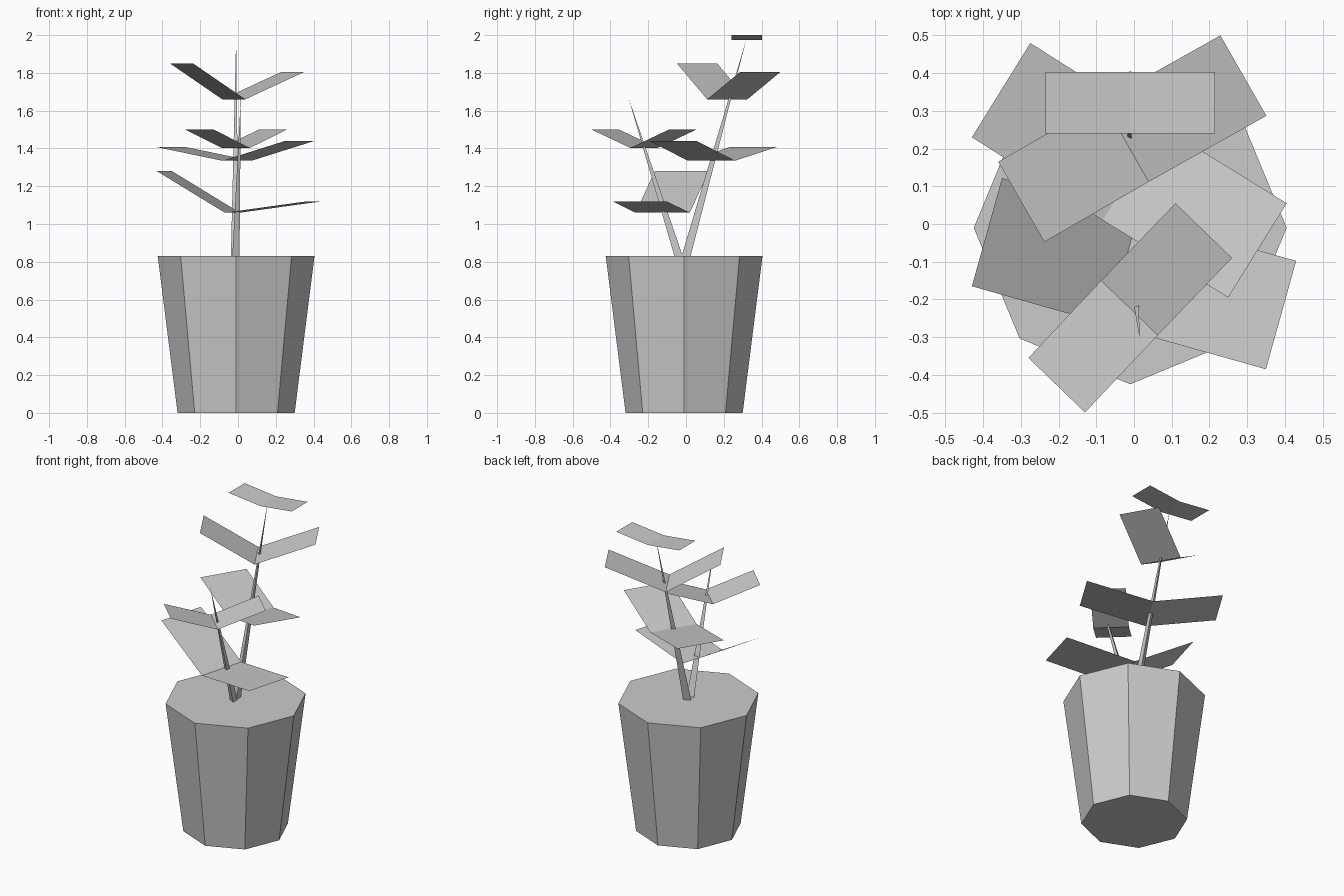
import bpy, bmesh
from math import pi, cos, sin
from mathutils import Vector

if "Cube" in bpy.data.objects:
    bpy.data.objects.remove(bpy.data.objects["Cube"])


def make(name, verts, faces):
    me = bpy.data.meshes.new(name)
    me.from_pydata([tuple(v) for v in verts], [], faces)
    bm = bmesh.new()
    bm.from_mesh(me)
    bmesh.ops.recalc_face_normals(bm, faces=bm.faces)
    bm.to_mesh(me)
    bm.free()
    ob = bpy.data.objects.new(name, me)
    bpy.context.collection.objects.link(ob)
    return ob


def ring(c, r, n, start=0.0):
    return [Vector((c[0] + r * cos(start + 2 * pi * i / n),
                    c[1] + r * sin(start + 2 * pi * i / n), c[2])) for i in range(n)]


# tapered octagonal pot with a closed soil surface
n = 8
sides = [(i, (i + 1) % n, n + (i + 1) % n, n + i) for i in range(n)]
make("pot", ring((-0.01, -0.01, 0), 0.31, n) + ring((-0.01, -0.01, 0.83), 0.415, n),
     sides + [tuple(range(n)), tuple(range(n, 2 * n))])


# three-sided stems tapering to a point
def stem(name, base, tip, r):
    make(name, ring(base, r, 3, pi / 3) + [Vector(tip)],
         [(0, 1, 3), (1, 2, 3), (2, 0, 3), (0, 1, 2)])


stem("back_stem", (-0.01, -0.005, 0.81), (-0.01, 0.32, 1.98), 0.028)
stem("front_stem", (-0.005, -0.033, 0.81), (0.015, -0.305, 1.67), 0.026)


# leaf pair: one strip folded at the stem; left, fold and right edges
# each edge starts at (x, y, z) and runs along the shared width vector
def leaf_pair(name, width, left, fold, right):
    w = Vector((*width, 0))
    verts = []
    for p in (left, fold, right):
        verts += [Vector(p), Vector(p) + w]
    ob = make(name, verts, [(0, 2, 3, 1), (2, 4, 5, 3)])
    if ob.data.polygons[0].normal.z < 0:
        ob.data.flip_normals()


leaf_pair("front_lower_leaves", (0.08, 0.287),
          (-0.43, -0.165, 1.28), (-0.07, -0.267, 1.06), (0.35, -0.385, 1.118))
leaf_pair("front_upper_leaves", (0.15, -0.145),
          (-0.28, -0.355, 1.50), (-0.087, -0.15, 1.403), (0.11, 0.055, 1.50))
leaf_pair("back_lower_leaves", (0.155, 0.25),
          (-0.43, 0.23, 1.407), (-0.083, 0.01, 1.335), (0.25, -0.195, 1.44))
leaf_pair("back_middle_leaves", (0.122, -0.213),
          (-0.36, 0.165, 1.85), (-0.083, 0.325, 1.66), (0.229, 0.50, 1.805))
leaf_pair("top_leaves", (0, 0.163),
          (-0.235, 0.24, 2.0), (-0.01, 0.24, 1.975), (0.215, 0.24, 2.0))
